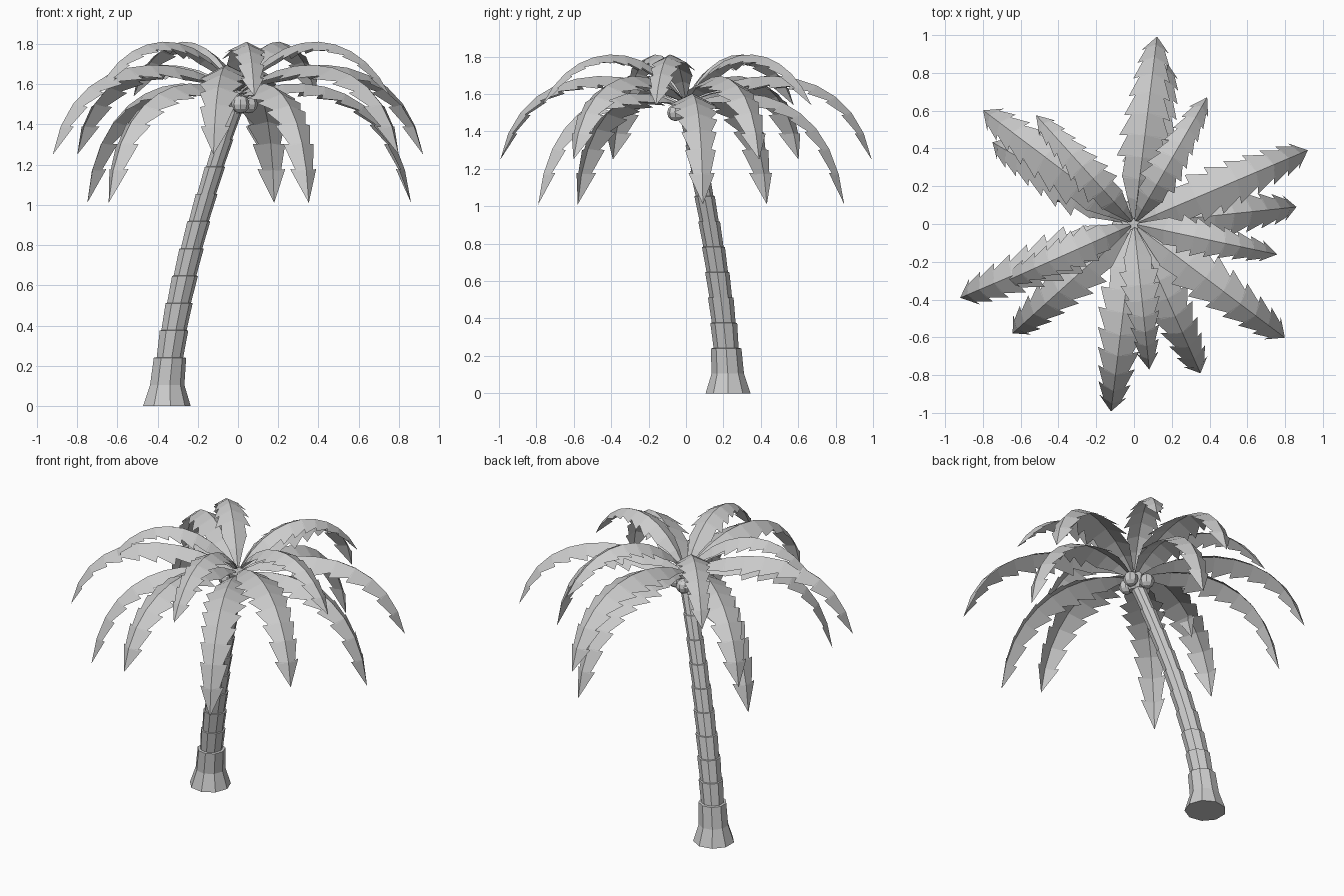
import bpy, math
from mathutils import Vector

if "Cube" in bpy.data.objects:
    bpy.data.objects.remove(bpy.data.objects["Cube"])

def mesh(name, verts, faces):
    me = bpy.data.meshes.new(name)
    me.from_pydata(verts, [], faces)
    me.update()
    ob = bpy.data.objects.new(name, me)
    bpy.context.collection.objects.link(ob)
    return ob

# Trunk: leaning stack of flaring ring segments
SIDES = 9
def lean(z):
    k = 1 - max(0, (z - 0.05) / 1.48) ** 1.5
    return Vector((-0.357 * k, 0.225 * k, z))

rings = [(0, 0.122), (0.105, 0.088), (0.24, 0.083)]
for i in range(9):
    z0 = 0.24 + i * 0.1355
    r = 0.073 - 0.0035 * i
    rings += [(z0 + 0.002, r * 0.93), (z0 + 0.1355, r)]
verts, faces = [], []
for z, r in rings:
    c = lean(z)
    for k in range(SIDES):
        a = math.tau * k / SIDES
        verts.append(c + Vector((r * math.cos(a), r * math.sin(a), 0)))
for j in range(len(rings) - 1):
    for k in range(SIDES):
        n = (k + 1) % SIDES
        faces.append((j * SIDES + k, j * SIDES + n, (j + 1) * SIDES + n, (j + 1) * SIDES + k))
faces += [tuple(range(SIDES))[::-1], tuple(range(len(verts) - SIDES, len(verts)))]
mesh("trunk", verts, faces)

# Crown bud at the top of the trunk
bpy.ops.mesh.primitive_cone_add(vertices=9, radius1=0.035, radius2=0.062, depth=0.1,
                                location=(-0.005, 0.003, 1.505))
bpy.context.object.name = "crown_bud"

# Coconuts
for i in range(4):
    a = math.radians(-70 + 90 * i)
    bpy.ops.mesh.primitive_uv_sphere_add(segments=8, ring_count=6, radius=0.045,
        location=(-0.012 + 0.07 * math.cos(a), 0.01 + 0.07 * math.sin(a), 1.5))
    bpy.context.object.name = "coconut"

# Fronds: drooping V-section strips with toothed edges along a curved midrib
def bezier(p, t):
    s = 1 - t
    w = (s**3, 3*s*s*t, 3*s*t*t, t**3)
    return Vector((sum(a*q[0] for a, q in zip(w, p)), 0, sum(a*q[1] for a, q in zip(w, p))))

def frond(name, p, angle, width, n=10):
    verts, faces = [], []
    mid = [bezier(p, 0.03 + 0.97 * i / n) for i in range(n + 1)]
    def edge(i, side, w, back):
        tan = (mid[min(i + 1, n)] - mid[max(i - 1, 0)]).normalized()
        nor = Vector((-tan.z, 0, tan.x))
        return mid[i] + Vector((0, side * w, 0)) - nor * w * 0.5 - tan * back
    def half(i):
        t = i / n
        return width * (0.1 + 0.9 * min(1, t / 0.3)) * (1 - 0.55 * max(0, (t - 0.4) / 0.6))
    for side in (1, -1):
        for i in range(n):
            stem = i < 2
            wide = edge(i, side, half(i), 0 if stem else 0.015)
            tip = i == n - 1
            narrow = mid[n] if tip else edge(i + 1, side, half(i + 1) * (1 if stem else 0.65), 0)
            quad = [mid[i], wide, narrow] + ([] if tip else [mid[i + 1]])
            if side > 0:
                quad.reverse()
            b = len(verts)
            verts += quad
            faces.append(tuple(range(b, b + len(quad))))
    ob = mesh(name, verts, faces)
    ob.rotation_euler.z = math.radians(angle)

tiers = [
    ("middle_frond", [(0, 1.55), (0.3, 1.78), (0.9, 1.78), (1.0, 1.25)], 83, 6, 0.135),
    ("lower_frond", [(0, 1.53), (0.3, 1.69), (0.8, 1.62), (0.865, 1.01)], 6, 5, 0.13),
    ("upper_frond", [(0, 1.55), (0.2, 1.9), (0.6, 1.9), (0.775, 1.54)], 60, 5, 0.105),
]
for name, path, start, count, width in tiers:
    for i in range(count):
        frond(name, path, start - 360 / count * i, width)
